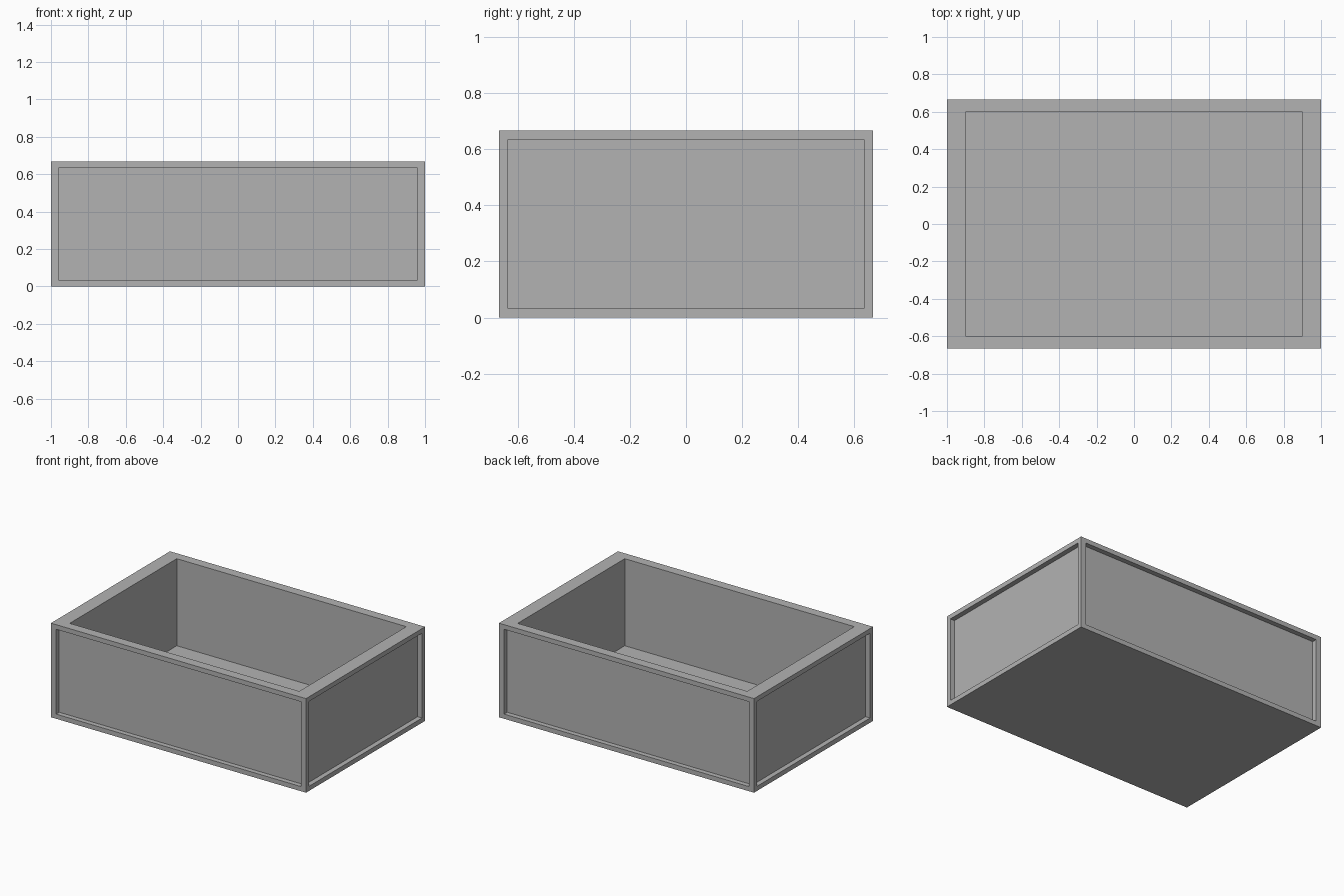
import bpy
import bmesh
from mathutils import Vector

default = bpy.data.objects.get("Cube")
if default:
    bpy.data.objects.remove(default, do_unlink=True)

SIZE = Vector((2.0, 1.333, 0.667))
PANEL_DEPTH = 0.035
FLOOR_HEIGHT = 0.05

grey = bpy.data.materials.new("plain grey")
grey.use_nodes = True
colour = (0.45, 0.45, 0.45, 1.0)
grey.diffuse_color = colour
grey.node_tree.nodes["Principled BSDF"].inputs["Base Color"].default_value = colour


def recess(bm, face, margin, depth):
    """Leave a border of the given margin per axis, then sink the middle."""
    normal = face.normal.copy()
    centre = face.calc_center_median()
    inner = bmesh.ops.extrude_discrete_faces(bm, faces=[face])["faces"][0]
    for vert in inner.verts:
        for axis in range(3):
            offset = vert.co[axis] - centre[axis]
            if abs(offset) > 0.001:
                vert.co[axis] -= margin[axis] * (1 if offset > 0 else -1)
    sunk = bmesh.ops.extrude_discrete_faces(bm, faces=[inner])["faces"][0]
    bmesh.ops.translate(bm, verts=sunk.verts, vec=-normal * depth)


# Solid block standing on the ground
bm = bmesh.new()
bmesh.ops.create_cube(bm, size=1.0)
bmesh.ops.scale(bm, vec=SIZE, verts=bm.verts)
bmesh.ops.translate(bm, vec=(0, 0, SIZE.z / 2), verts=bm.verts)
bm.normal_update()

# Sunken side panels and the open interior
for face in list(bm.faces):
    if face.normal.z > 0.5:
        recess(bm, face, (0.1, 0.067, 0), SIZE.z - FLOOR_HEIGHT)
    elif face.normal.z > -0.5:
        recess(bm, face, (0.04, 0.033, 0.033), PANEL_DEPTH)

bmesh.ops.recalc_face_normals(bm, faces=bm.faces)
mesh = bpy.data.meshes.new("open_box")
bm.to_mesh(mesh)
bm.free()
mesh.materials.append(grey)
box = bpy.data.objects.new("open_box", mesh)
bpy.context.collection.objects.link(box)
